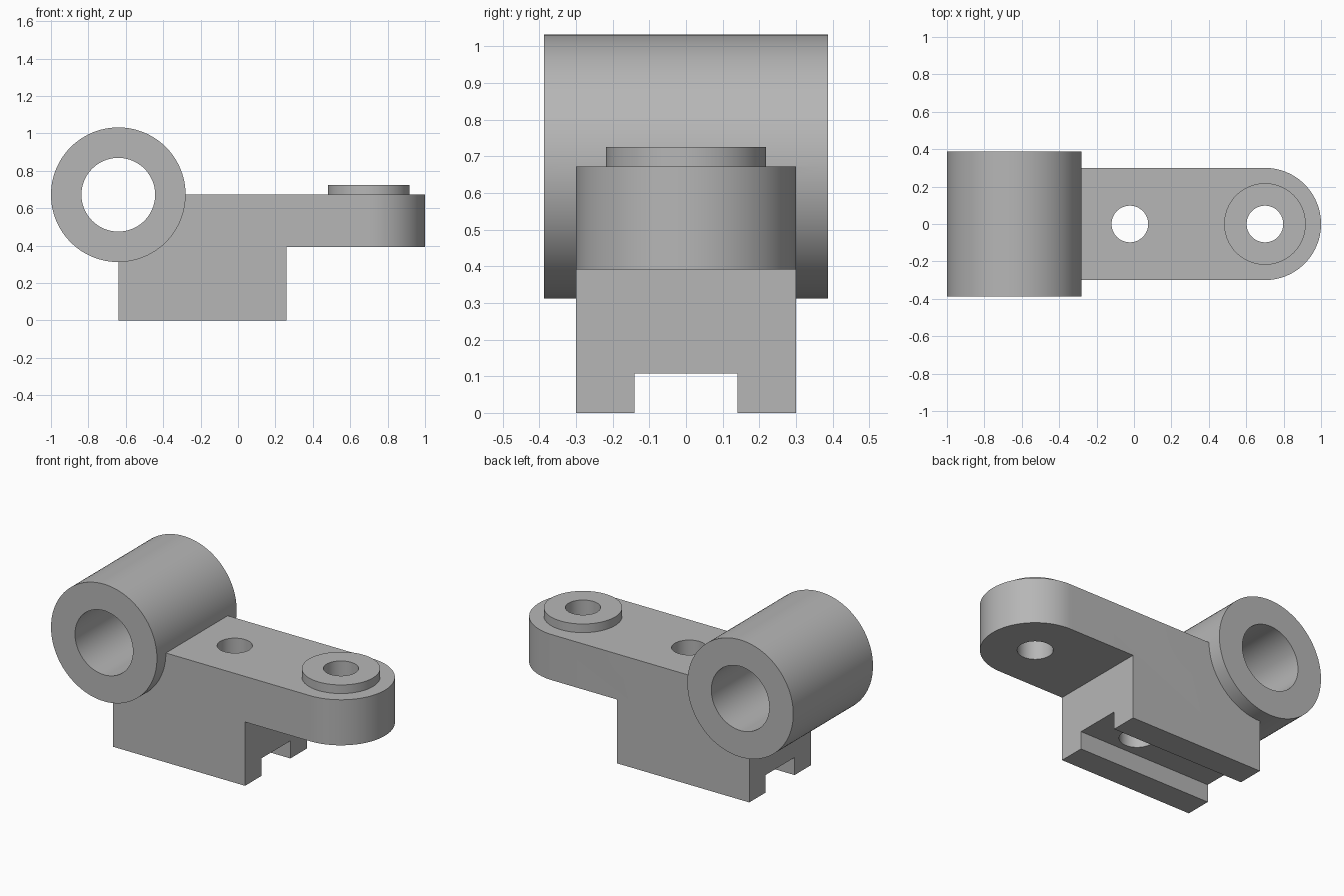
import bpy, bmesh, math
from mathutils import Matrix

old = bpy.data.objects.get("Cube")
if old:
    bpy.data.objects.remove(old, do_unlink=True)

steel = bpy.data.materials.new("plain grey")
steel.use_nodes = True
grey = (0.47, 0.47, 0.47, 1)
steel.diffuse_color = grey
steel.node_tree.nodes["Principled BSDF"].inputs["Base Color"].default_value = grey

PIVOT_X, PIVOT_Z = -0.64, 0.672
ARM_X, ARM_R, ARM_TOP, ARM_BOTTOM = 0.70, 0.30, 0.672, 0.392


def prism(name, outline, depth, matrix):
    """Extrude a 2D outline along its local z, then place it."""
    bm = bmesh.new()
    face = bm.faces.new([bm.verts.new((a, b, 0)) for a, b in outline])
    out = bmesh.ops.extrude_face_region(bm, geom=[face])
    verts = [v for v in out["geom"] if isinstance(v, bmesh.types.BMVert)]
    bmesh.ops.translate(bm, verts=verts, vec=(0, 0, depth))
    bmesh.ops.transform(bm, matrix=matrix, verts=bm.verts)
    bmesh.ops.recalc_face_normals(bm, faces=bm.faces)
    mesh = bpy.data.meshes.new(name)
    bm.to_mesh(mesh)
    bm.free()
    mesh.materials.append(steel)
    obj = bpy.data.objects.new(name, mesh)
    bpy.context.collection.objects.link(obj)
    return obj


def arc(radius, start=0.0, sweep=math.tau, n=96):
    count = n if sweep >= math.tau else n + 1
    return [(radius * math.cos(start + sweep * i / n),
             radius * math.sin(start + sweep * i / n)) for i in range(count)]


def upright(x, z):
    return Matrix.Translation((x, 0, z))


def crosswise(x, z, half_width):
    return Matrix.Translation((x, half_width, z)) @ Matrix.Rotation(math.pi / 2, 4, "X")


def combine(target, tool, operation):
    mod = target.modifiers.new(operation.lower(), "BOOLEAN")
    mod.operation = operation
    mod.solver = "EXACT"
    mod.object = tool
    tool.hide_render = True
    bpy.context.view_layer.objects.active = target
    bpy.ops.object.modifier_apply(modifier=mod.name)
    bpy.data.objects.remove(tool, do_unlink=True)


# Stepped body: side profile trimmed by the rounded plan outline
side = [(PIVOT_X, 0), (0.258, 0), (0.258, ARM_BOTTOM), (1.2, ARM_BOTTOM),
        (1.2, ARM_TOP), (PIVOT_X, ARM_TOP)]
body = prism("bracket_body", side, 0.8, crosswise(0, 0, 0.4))
plan = [(ARM_X + a, b) for a, b in arc(ARM_R, -math.pi / 2, math.pi, 48)]
plan += [(-0.9, ARM_R), (-0.9, -ARM_R)]
combine(body, prism("plan_trim", plan, 1.2, upright(0, -0.1)), "INTERSECT")

# Pivot barrel and raised boss
combine(body, prism("pivot_barrel", arc(0.36), 0.774,
                    crosswise(PIVOT_X, PIVOT_Z, 0.387)), "UNION")
combine(body, prism("arm_boss", arc(0.218), 0.225, upright(ARM_X, 0.5)), "UNION")

# Guide slot along the foot
slot = [(-0.14, -0.2), (0.14, -0.2), (0.14, 0.108), (-0.14, 0.108)]
lengthwise = Matrix(((0, 0, 1, -1), (1, 0, 0, 0), (0, 1, 0, 0), (0, 0, 0, 1)))
combine(body, prism("slot_cutter", slot, 2, lengthwise), "DIFFERENCE")

# Pivot bore and the two bolt holes
combine(body, prism("bore_cutter", arc(0.197), 1.2,
                    crosswise(PIVOT_X, PIVOT_Z, 0.6)), "DIFFERENCE")
for x in (-0.022, ARM_X):
    combine(body, prism("hole_cutter", arc(0.098, n=64), 1.4, upright(x, -0.2)), "DIFFERENCE")

# Smooth curved walls, crisp edges
bpy.ops.object.select_all(action="DESELECT")
body.select_set(True)
bpy.context.view_layer.objects.active = body
bpy.ops.object.shade_smooth_by_angle(angle=math.radians(30))
